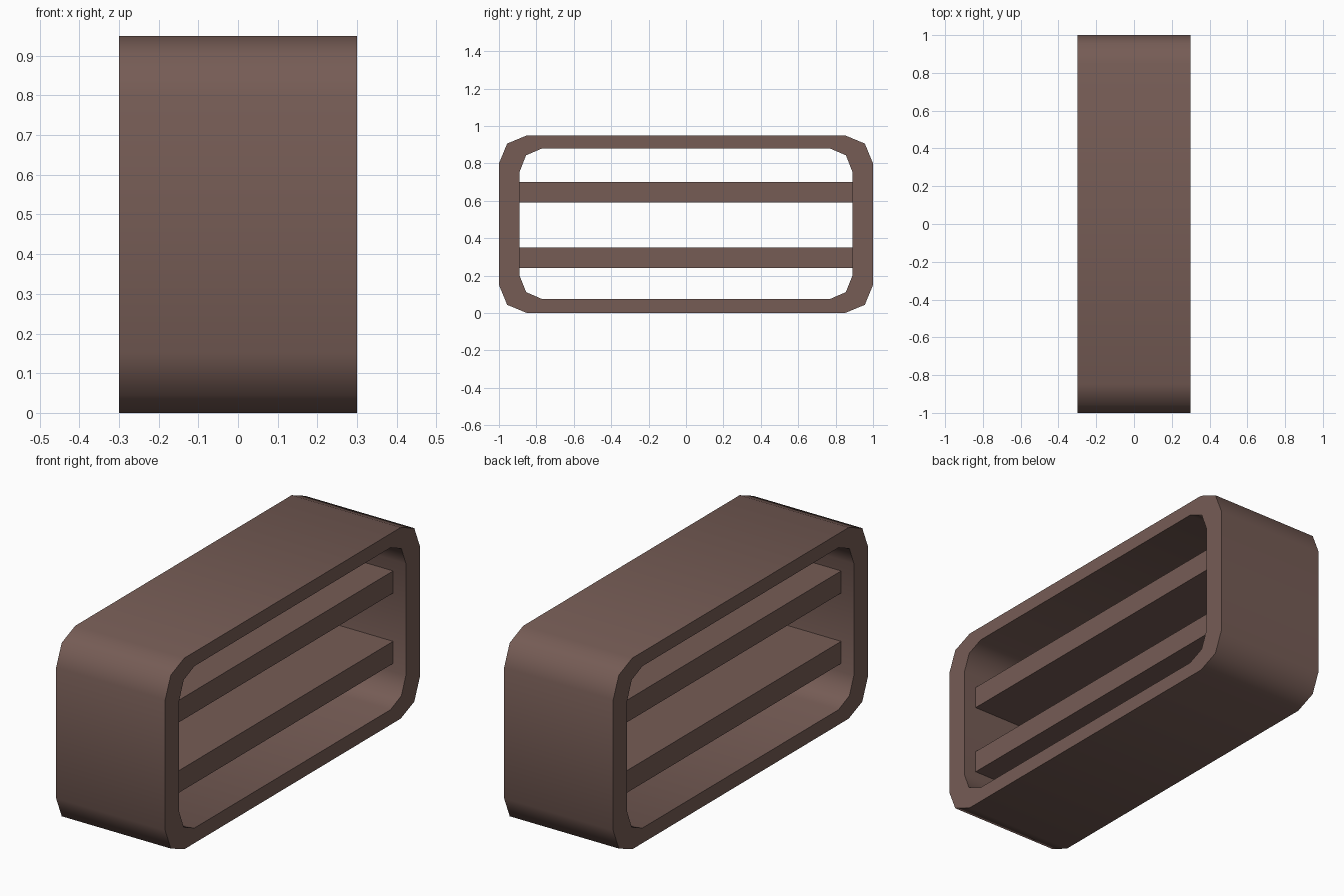
import bpy
import bmesh
from math import cos, sin, pi, radians

cube = bpy.data.objects.get("Cube")
if cube:
    bpy.data.objects.remove(cube, do_unlink=True)

# Single brown finish
brown = bpy.data.materials.new("warm brown")
brown.use_nodes = True
colour = (0.18, 0.107, 0.091, 1)
brown.diffuse_color = colour
brown.node_tree.nodes["Principled BSDF"].inputs["Base Color"].default_value = colour


def rounded_loop(half_y, z_low, z_high, ry, rz):
    """Rounded rectangle in the YZ plane with two segments per corner."""
    corners = [(1, 1), (-1, 1), (-1, -1), (1, -1)]
    points = []
    for i, (sy, sz) in enumerate(corners):
        cy = sy * (half_y - ry)
        cz = z_high - rz if sz > 0 else z_low + rz
        for step in range(3):
            a = i * pi / 2 + step * pi / 4
            points.append((cy + ry * cos(a), cz + rz * sin(a)))
    return points


def finish(bm, name):
    bmesh.ops.recalc_face_normals(bm, faces=bm.faces)
    mesh = bpy.data.meshes.new(name)
    bm.to_mesh(mesh)
    bm.free()
    mesh.materials.append(brown)
    obj = bpy.data.objects.new(name, mesh)
    bpy.context.collection.objects.link(obj)
    return obj


# Outer frame: open rounded tube
HALF_DEPTH = 0.3
outer = rounded_loop(1.0, 0.0, 0.95, 0.15, 0.15)
inner = rounded_loop(0.89, 0.075, 0.88, 0.12, 0.125)
bm = bmesh.new()
rings = [[bm.verts.new((x, y, z)) for y, z in loop]
         for loop, x in ((outer, -HALF_DEPTH), (outer, HALF_DEPTH),
                         (inner, HALF_DEPTH), (inner, -HALF_DEPTH))]
for r, ring in enumerate(rings):
    nxt = rings[(r + 1) % len(rings)]
    for i in range(len(ring)):
        j = (i + 1) % len(ring)
        bm.faces.new((ring[i], ring[j], nxt[j], nxt[i]))
frame = finish(bm, "outer_frame")
bpy.ops.object.select_all(action="DESELECT")
frame.select_set(True)
bpy.context.view_layer.objects.active = frame
bpy.ops.object.shade_smooth_by_angle(angle=radians(60))

# Two recessed shelves spanning the inside
for name, z in (("lower_shelf", 0.295), ("upper_shelf", 0.645)):
    bm = bmesh.new()
    bmesh.ops.create_cube(bm, size=1)
    bmesh.ops.scale(bm, vec=(0.46, 1.78, 0.11), verts=bm.verts)
    bmesh.ops.translate(bm, vec=(0, 0, z), verts=bm.verts)
    finish(bm, name)
